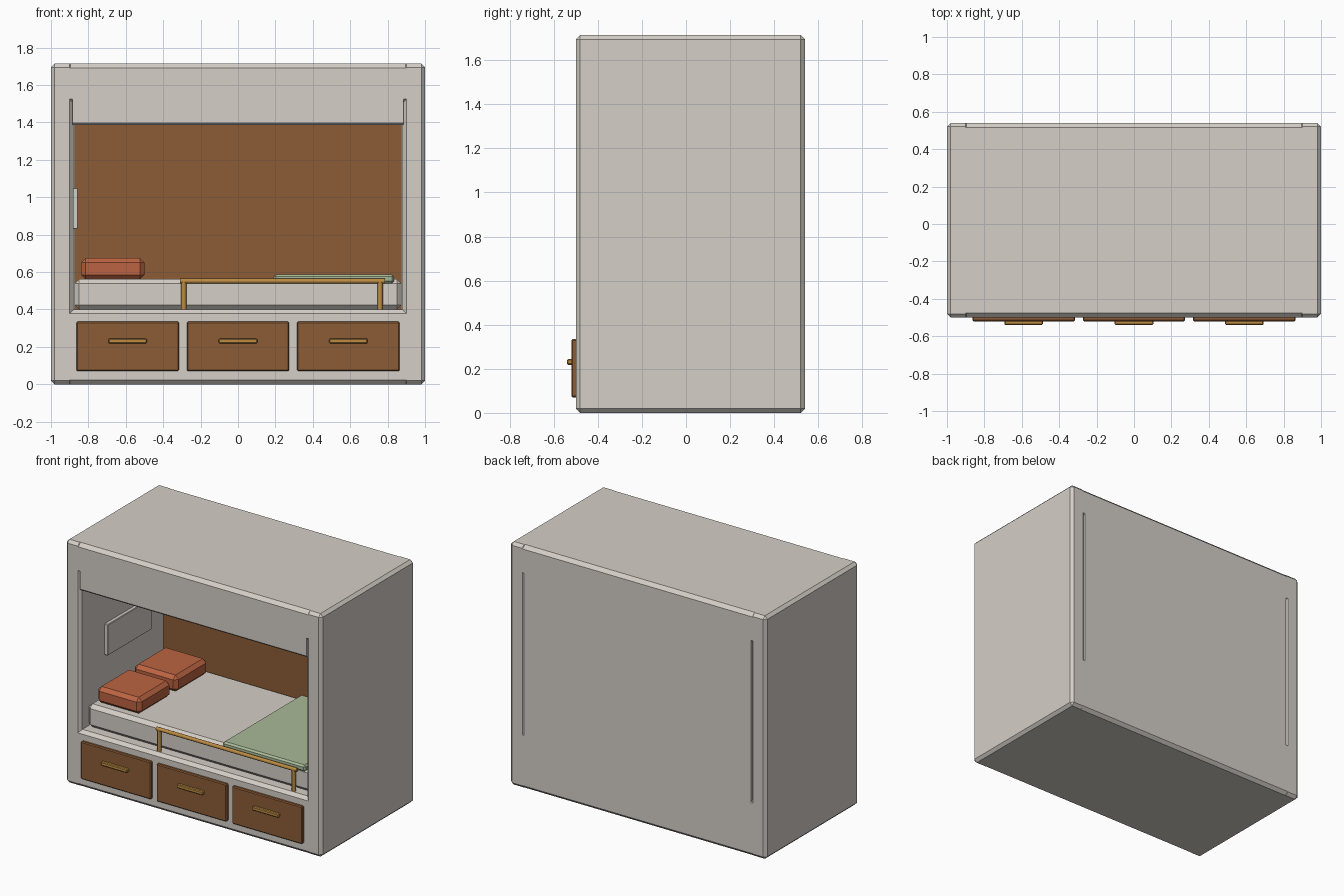
import bpy, bmesh, math
from mathutils import Vector

if "Cube" in bpy.data.objects:
    bpy.data.objects.remove(bpy.data.objects["Cube"])


def material(name, rgb):
    m = bpy.data.materials.new(name)
    m.diffuse_color = (*rgb, 1.0)
    m.use_nodes = True
    m.node_tree.nodes["Principled BSDF"].inputs["Base Color"].default_value = m.diffuse_color
    return m


CREAM = material("warm_grey", (0.66, 0.62, 0.57))
WOOD = material("brown_wood", (0.26, 0.107, 0.037))
RED = material("terracotta", (0.50, 0.127, 0.054))
GREEN = material("sage_green", (0.40, 0.49, 0.314))
BRASS = material("brass", (0.51, 0.26, 0.055))


def finish(bm, name, mat):
    mesh = bpy.data.meshes.new(name)
    bmesh.ops.recalc_face_normals(bm, faces=bm.faces)
    bm.to_mesh(mesh)
    bm.free()
    mesh.materials.append(mat)
    ob = bpy.data.objects.new(name, mesh)
    bpy.context.collection.objects.link(ob)
    return ob


def box(name, x, y, z, mat, bevel=0.0, keep=None):
    """Box from three (low, high) ranges; keep picks which edges are chamfered."""
    bm = bmesh.new()
    bmesh.ops.create_cube(bm, size=1.0)
    for v in bm.verts:
        v.co = Vector([(r[0] + r[1]) / 2 + c * (r[1] - r[0])
                       for r, c in zip((x, y, z), v.co)])
    if bevel:
        edges = [e for e in bm.edges if keep is None or keep(e)]
        bmesh.ops.bevel(bm, geom=edges, offset=bevel, segments=1,
                        profile=0.5, affect='EDGES')
    return finish(bm, name, mat)


def rod(name, a, b, radius, mat):
    """Round bar between two points."""
    a, b = Vector(a), Vector(b)
    bm = bmesh.new()
    bmesh.ops.create_cone(bm, cap_ends=True, segments=12, radius1=radius,
                          radius2=radius, depth=(b - a).length)
    rot = (b - a).to_track_quat('Z', 'Y').to_matrix()
    for v in bm.verts:
        v.co = rot @ v.co + (a + b) / 2
    ob = finish(bm, name, mat)
    for p in ob.data.polygons:
        p.use_smooth = len(p.vertices) == 4
    return ob


def along_x(e):
    return abs(e.verts[0].co.x - e.verts[1].co.x) > 0.1


FRONT, BACK, TOP = -0.50, 0.54, 1.715

# Cabinet shell
for side, s in (("left", -1), ("right", 1)):
    box(side + "_side_panel", tuple(sorted((s * 0.88, s * 1.0))),
        (FRONT, BACK), (0, TOP), CREAM, 0.02)
box("base", (-0.9, 0.9), (FRONT, BACK), (0, 0.40), CREAM, 0.022, along_x)
box("roof", (-0.9, 0.9), (FRONT, BACK), (1.50, TOP), CREAM, 0.024, along_x)
box("front_valance", (-0.885, 0.885), (FRONT, FRONT + 0.07), (1.385, 1.60),
    CREAM, 0.012, lambda e: along_x(e) and e.verts[0].co.z < 1.5)
box("back_panel", (-0.885, 0.885), (0.46, BACK), (0.35, 1.55), CREAM)

# Alcove lining and wall plate
box("wood_backboard", (-0.875, 0.875), (0.42, 0.47), (0.39, 1.51), WOOD)
box("wall_plate", (-0.89, -0.855), (-0.23, 0.26), (0.83, 1.05), CREAM, 0.004)

# Bedding
box("mattress", (-0.875, 0.875), (-0.435, 0.43), (0.40, 0.563), CREAM, 0.025)
box("blanket", (0.19, 0.835), (-0.445, 0.435), (0.54, 0.587), GREEN, 0.012)
for name, y in (("front_pillow", -0.205), ("back_pillow", 0.205)):
    box(name, (-0.84, -0.50), (y - 0.178, y + 0.178), (0.56, 0.675), RED, 0.025)

# Guard rail
RAIL_Y = -0.462
rod("guard_rail", (-0.31, RAIL_Y, 0.552), (0.785, RAIL_Y, 0.552), 0.013, BRASS)
for name, x in (("left_rail_post", -0.29), ("right_rail_post", 0.76)):
    rod(name, (x, RAIL_Y, 0.39), (x, RAIL_Y, 0.552), 0.014, BRASS)

# Drawers with bar handles
for name, x in (("left", -0.59), ("middle", 0.0), ("right", 0.59)):
    box(name + "_drawer", (x - 0.274, x + 0.274), (-0.52, -0.48),
        (0.07, 0.335), WOOD, 0.006)
    box(name + "_drawer_handle", (x - 0.103, x + 0.103), (-0.54, -0.515),
        (0.218, 0.244), BRASS, 0.005)
